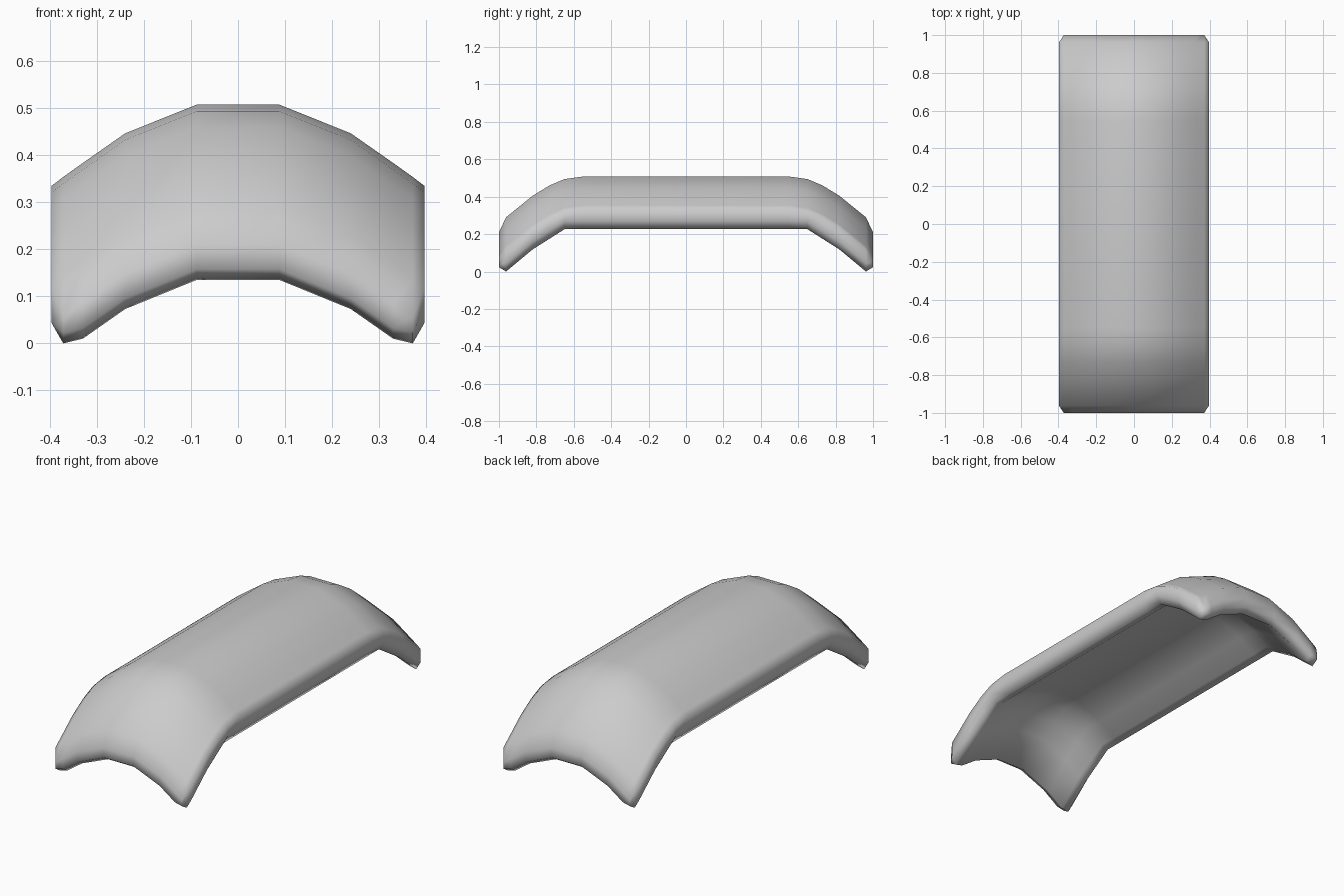
import bpy, bmesh

if "Cube" in bpy.data.objects:
    bpy.data.objects.remove(bpy.data.objects["Cube"])

# Half profiles across the width: (x, outer z, inner z)
across = [(0.088, 0.508, 0.361), (0.24, 0.447, 0.299), (0.33, 0.384, 0.236),
          (0.372, 0.354, 0.226), (0.397, 0.335, 0.27)]
# Half profiles along the length: (y, outer drop, inner drop)
along = [(0.55, 0.0, 0.0), (0.65, 0.014, 0.0), (0.73, 0.048, 0.051),
         (0.82, 0.103, 0.108), (0.962, 0.218, 0.226), (1.0, 0.298, 0.203)]


def mirrored(half):
    return [(-p[0], p[1], p[2]) for p in reversed(half)] + half


cols, rows = mirrored(across), mirrored(along)
nx, ny = len(cols), len(rows)
bm = bmesh.new()
outer, inner = {}, {}
for i, (x, zo, zi) in enumerate(cols):
    for j, (y, do, di) in enumerate(rows):
        top, bot = zo - do, zi - di
        px, py = x, y
        # chamfered corner tips
        if i in (0, nx - 1) and j in (0, ny - 1):
            px, py, top, bot = x * 0.965, y * 0.982, 0.085, 0.045
        outer[i, j] = bm.verts.new((px, py, top))
        inner[i, j] = bm.verts.new((px, py, bot))

# Outer and inner skins
for i in range(nx - 1):
    for j in range(ny - 1):
        ring = [(i, j), (i + 1, j), (i + 1, j + 1), (i, j + 1)]
        bm.faces.new([outer[k] for k in ring])
        bm.faces.new([inner[k] for k in reversed(ring)])

# Rim joining the two skins
border = ([(i, 0) for i in range(nx - 1)] + [(nx - 1, j) for j in range(ny - 1)]
          + [(i, ny - 1) for i in range(nx - 1, 0, -1)] + [(0, j) for j in range(ny - 1, 0, -1)])
for a, b in zip(border, border[1:] + border[:1]):
    bm.faces.new([inner[a], inner[b], outer[b], outer[a]])

bmesh.ops.recalc_face_normals(bm, faces=bm.faces[:])
for f in bm.faces:
    f.smooth = True
mesh = bpy.data.meshes.new("curved_shell")
bm.to_mesh(mesh)
bm.free()
shell = bpy.data.objects.new("curved_shell", mesh)
bpy.context.collection.objects.link(shell)
